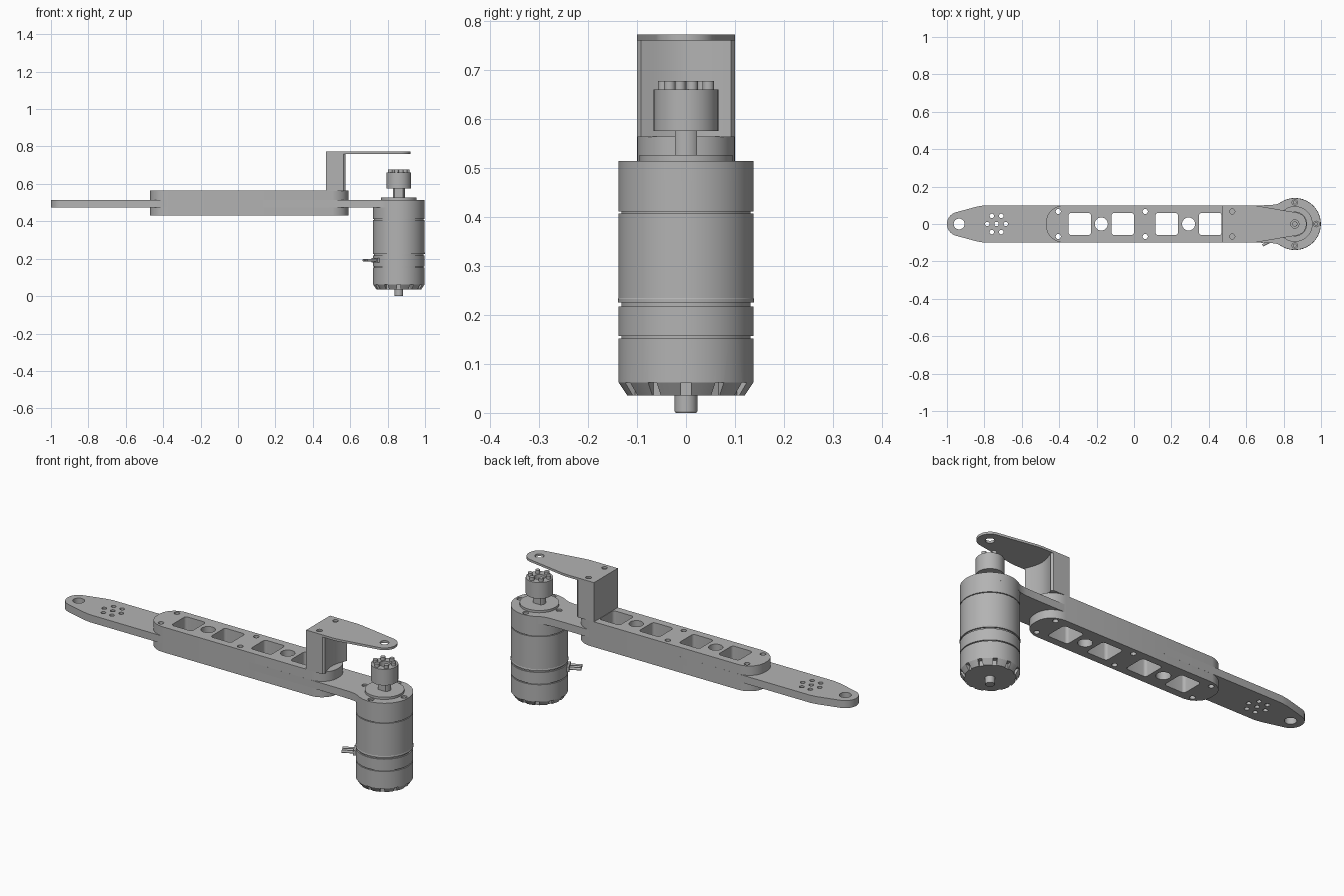
import bpy, bmesh
from math import sin, cos, pi, radians
from mathutils import Matrix, Vector

cube = bpy.data.objects.get("Cube")
if cube:
    bpy.data.objects.remove(cube)

grey = bpy.data.materials.new("machined_grey")
grey.use_nodes = True
grey.diffuse_color = (0.45, 0.45, 0.45, 1)
grey.node_tree.nodes["Principled BSDF"].inputs["Base Color"].default_value = (0.45, 0.45, 0.45, 1)

MX = 0.86      # motor axis
R = 0.138      # motor radius
HALF = 0.1     # half width of the arm


def select(ob):
    bpy.ops.object.select_all(action='DESELECT')
    ob.select_set(True)
    bpy.context.view_layer.objects.active = ob


def finish(ob):
    select(ob)
    if not ob.data.materials:
        ob.data.materials.append(grey)
    bpy.ops.object.shade_smooth_by_angle(angle=radians(25))
    return ob


def from_bmesh(name, bm):
    bmesh.ops.recalc_face_normals(bm, faces=bm.faces)
    me = bpy.data.meshes.new(name)
    bm.to_mesh(me)
    bm.free()
    ob = bpy.data.objects.new(name, me)
    bpy.context.collection.objects.link(ob)
    return finish(ob)


def arc(cx, cy, r, a0=0, a1=360, n=24):
    full = a1 - a0 == 360
    steps = n if full else n - 1
    angles = [radians(a0 + (a1 - a0) * i / steps) for i in range(n)]
    return [(cx + r * cos(a), cy + r * sin(a)) for a in angles]


def rounded_box(cx, cy, hx, hy, r):
    pts = []
    for sx, sy, a in ((1, 1, 0), (-1, 1, 90), (-1, -1, 180), (1, -1, 270)):
        pts += arc(cx + sx * (hx - r), cy + sy * (hy - r), r, a, a + 90, 6)
    return pts


def mirror_y(half):
    """Close an outline given only its upper half."""
    return half + [(x, -y) for x, y in reversed(half)]


def plate(name, z0, z1, outline, holes=()):
    """Flat profile with holes, extruded from z0 to z1."""
    cu = bpy.data.curves.new(name, 'CURVE')
    cu.dimensions = '2D'
    cu.fill_mode = 'BOTH'
    cu.extrude = (z1 - z0) / 2
    for loop in [outline, *holes]:
        sp = cu.splines.new('POLY')
        sp.points.add(len(loop) - 1)
        for p, (x, y) in zip(sp.points, loop):
            p.co = (x, y, 0, 1)
        sp.use_cyclic_u = True
    ob = bpy.data.objects.new(name, cu)
    ob.location.z = (z0 + z1) / 2
    bpy.context.collection.objects.link(ob)
    select(ob)
    bpy.ops.object.convert(target='MESH')
    ob = bpy.context.object
    bm = bmesh.new()
    bm.from_mesh(ob.data)
    bmesh.ops.remove_doubles(bm, verts=bm.verts, dist=1e-5)
    bmesh.ops.recalc_face_normals(bm, faces=bm.faces)
    bm.to_mesh(ob.data)
    bm.free()
    return finish(ob)


def lathe(name, profile, x=MX, y=0, steps=64):
    """Revolve (radius, height) pairs about a vertical axis."""
    bm = bmesh.new()
    vs = [bm.verts.new((x + r, y, z)) for r, z in profile]
    es = [bm.edges.new(p) for p in zip(vs, vs[1:])]
    bmesh.ops.spin(bm, geom=vs + es, cent=(x, y, 0), axis=(0, 0, 1),
                   angle=2 * pi, steps=steps, use_duplicate=False)
    bmesh.ops.remove_doubles(bm, verts=bm.verts, dist=1e-5)
    return from_bmesh(name, bm)


def peg(name, x, y, r, z0, z1):
    return lathe(name, [(0, z0), (r, z0), (r, z1), (0, z1)], x, y, 16)


# Lightening windows and bolt holes shared by the arm and its thick block
windows = [rounded_box(x, 0, 0.06, 0.06, 0.015) for x in (-0.29, -0.06, 0.175, 0.408)]
windows += [arc(x, 0, 0.035) for x in (-0.175, 0.292)]
windows += [arc(x, s * 0.067, 0.014, n=16) for x in (-0.405, 0.06, 0.525) for s in (1, -1)]

# Long arm plate: rounded tip, straight run, flare into the motor seat
tip_holes = [arc(-0.935, 0, 0.029), arc(-0.735, 0, 0.012, n=16)]
tip_holes += [arc(x, y, 0.012, n=16) for x, y in arc(-0.735, 0, 0.05, n=6)]
seat_bolts = arc(MX, 0, 0.115, n=4)
bolt_holes = [arc(x, y, 0.015, n=16) for x, y in seat_bolts]
W = HALF - 0.0005
half = arc(MX, 0, R, 0, 122, 36) + [(0.765, 0.106), (0.73, 0.101), (0.66, W), (-0.8, W), (-0.84, 0.093)]
half += arc(-0.935, 0, 0.065, 108, 180, 12)
plate("arm_plate", 0.474, 0.514, mirror_y(half[1:-1]), windows + tip_holes + bolt_holes)
for i, (x, y) in enumerate(seat_bolts):
    peg(f"seat_bolt_{i}", x, y, 0.010, 0.47, 0.508)

# Thick block around the middle of the arm, with bowed ends
bow = [(0.06 + sx * (0.43 + 0.1 * cos(a)), sy * HALF * sin(a) ** 0.85)
       for sx, sy, flip in ((1, 1, 0), (-1, 1, 1), (-1, -1, 0), (1, -1, 1))
       for a in [radians(90 * ((11 - i) if flip == 0 and sx * sy < 0 else
                 (11 - i) if flip else i) / 11) for i in range(1, 12)]]
plate("arm_block", 0.43, 0.564, bow, windows)

# Bracket: post with a hollowed face, carrying a thin tapered arm
post = [(0.47, HALF), (0.47, -HALF), (0.565, -HALF), (0.575, -0.092)]
post += [(0.575 - 0.025 * cos(pi * t / 16), 0.092 * t / 8) for t in range(-7, 8)]
post += [(0.575, 0.092), (0.565, HALF)]
plate("bracket_post", 0.563, 0.762, post)
top = arc(MX, 0, 0.062, 0, 78, 14) + [(0.66, 0.097), (0.63, HALF), (0.47, HALF)]
plate("bracket_arm", 0.76, 0.772, mirror_y(top[1:]),
      [arc(MX, 0, 0.022)] + [arc(0.525, s * 0.067, 0.014, n=16) for s in (1, -1)])

# Motor housing with its grooves and chamfered foot
G = R - 0.006
housing = lathe("motor_housing", [
    (0, 0.035), (0.12, 0.035), (R, 0.062), (R, 0.152), (G, 0.152), (G, 0.157),
    (R, 0.157), (R, 0.217), (G, 0.217), (G, 0.225), (R + 0.001, 0.225),
    (R + 0.001, 0.232), (R, 0.234), (R, 0.407), (G, 0.407), (G, 0.411),
    (R, 0.411), (R, 0.474), (0, 0.474)])

# Slots cut around the foot
bm = bmesh.new()
for i in range(12):
    m = (Matrix.Translation((MX, 0, 0)) @ Matrix.Rotation(2 * pi * i / 12, 4, 'Z')
         @ Matrix.Translation((0.135, 0, 0.04)) @ Matrix.Diagonal((0.04, 0.02, 0.044, 1)))
    bmesh.ops.create_cube(bm, size=1, matrix=m)
cutter = from_bmesh("foot_slot_cutter", bm)
cutter.hide_render = True
mod = housing.modifiers.new("foot_slots", 'BOOLEAN')
mod.object = cutter
mod.operation = 'DIFFERENCE'
mod.solver = 'EXACT'
select(housing)
bpy.ops.object.modifier_move_to_index(modifier=mod.name, index=0)
bpy.ops.object.modifier_apply(modifier=mod.name)
bpy.data.objects.remove(cutter)
finish(housing)

# Rear shaft, collar, output shaft and toothed coupling
lathe("rear_shaft", [(0, 0), (0.021, 0), (0.023, 0.003), (0.023, 0.036), (0, 0.036)], steps=32)
lathe("motor_collar", [(0, 0.513), (0.095, 0.513), (0.095, 0.526), (0, 0.526)])
plate("output_shaft", 0.525, 0.577,
      arc(MX, 0, 0.032, -45, 45, 12) + arc(MX, 0, 0.032, 135, 225, 12))
lathe("coupling", [(0, 0.575), (0.066, 0.575), (0.066, 0.66), (0.028, 0.66),
                   (0.028, 0.625), (0, 0.625)], steps=48)
for i, (x, y) in enumerate(arc(MX, 0, 0.047, 15, 375, 6)):
    peg(f"coupling_bolt_{i}", x, y, 0.012, 0.655, 0.677)
peg("coupling_screw", MX, 0, 0.014, 0.62, 0.64)

# Cable socket and three leads on the side of the motor
turn = Matrix.Translation((MX, 0, 0.192)) @ Matrix.Rotation(radians(208), 4, 'Z')
bm = bmesh.new()
bmesh.ops.create_cube(bm, size=1, matrix=turn @ Matrix.Translation((0.137, 0, 0))
                      @ Matrix.Diagonal((0.022, 0.065, 0.026, 1)))
from_bmesh("cable_socket", bm)
for i in (-1, 0, 1):
    bm = bmesh.new()
    bmesh.ops.create_cone(bm, cap_ends=True, segments=12, radius1=0.007, radius2=0.007, depth=0.07,
                          matrix=turn @ Matrix.Translation((0.17, i * 0.02, 0))
                          @ Matrix.Rotation(pi / 2, 4, 'Y'))
    from_bmesh(f"cable_lead_{i + 2}", bm)
